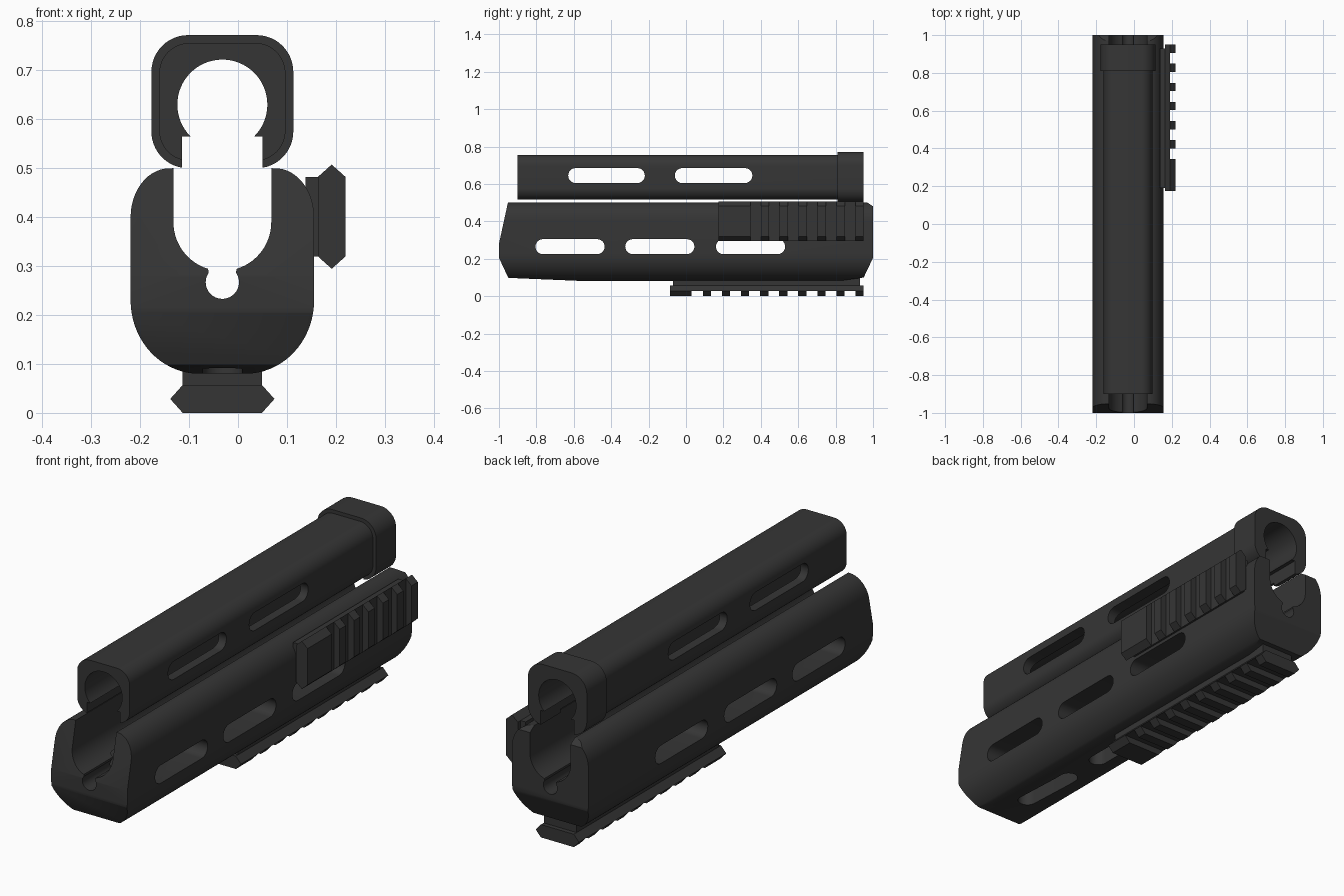
import bpy, bmesh
from math import sin, cos, radians, asin, sqrt, degrees
from mathutils import Vector

if "Cube" in bpy.data.objects:
    bpy.data.objects.remove(bpy.data.objects["Cube"])

CX = -0.032  # centre line of the guards

mat = bpy.data.materials.new("dark grey polymer")
mat.diffuse_color = (0.036, 0.036, 0.036, 1)
mat.use_nodes = True
mat.node_tree.nodes["Principled BSDF"].inputs["Base Color"].default_value = mat.diffuse_color


def arc(cx, cz, r, a0, a1, n=12, rz=None):
    """Points along an arc, angles in degrees."""
    rz = rz or r
    angles = [radians(a0 + (a1 - a0) * i / n) for i in range(n + 1)]
    return [(cx + r * cos(a), cz + rz * sin(a)) for a in angles]


def c_profile(outer, inner):
    """Closed C shape from two right-hand halves, both listed from the opening to the far side."""
    def flip(pts):
        return [(-x, z) for x, z in pts]
    loop = outer + flip(outer[:-1][::-1]) + flip(inner) + inner[:-1][::-1]
    return [(x + CX, z) for x, z in loop]


def prism(bm, pts, axis, lo, hi):
    """Extrude a 2D profile along one axis ('x': pts are y,z; 'y': x,z; 'z': x,y)."""
    def place(p):
        a, b = p
        return {'x': (lo, a, b), 'y': (a, lo, b), 'z': (a, b, lo)}[axis]
    face = bm.faces.new([bm.verts.new(place(p)) for p in pts])
    ext = bmesh.ops.extrude_face_region(bm, geom=[face])
    d = Vector([hi - lo if k == axis else 0 for k in 'xyz'])
    bmesh.ops.translate(bm, vec=d, verts=[g for g in ext['geom'] if isinstance(g, bmesh.types.BMVert)])


def make(name, prisms):
    bm = bmesh.new()
    for p in prisms:
        prism(bm, *p)
    bmesh.ops.recalc_face_normals(bm, faces=bm.faces)
    me = bpy.data.meshes.new(name)
    bm.to_mesh(me)
    bm.free()
    me.materials.append(mat)
    ob = bpy.data.objects.new(name, me)
    bpy.context.collection.objects.link(ob)
    return ob


def activate(ob):
    bpy.ops.object.select_all(action='DESELECT')
    ob.select_set(True)
    bpy.context.view_layer.objects.active = ob


def boolean(ob, prisms, op='DIFFERENCE'):
    cutter = make("cutter", prisms)
    cutter.hide_render = True
    m = ob.modifiers.new("cut", 'BOOLEAN')
    m.operation, m.object, m.solver = op, cutter, 'EXACT'
    activate(ob)
    bpy.ops.object.modifier_apply(modifier=m.name)
    bpy.data.objects.remove(cutter)


def slot(a0, a1, mid, r=0.04):
    """Stadium outline running from a0 to a1 along the first coordinate."""
    return arc(a1 - r, mid, r, -90, 90) + arc(a0 + r, mid, r, 90, 270)


def smooth(ob):
    activate(ob)
    bpy.ops.object.shade_smooth_by_angle(angle=radians(30))


# Upper guard: keyhole section, open below
def upper_section(w, bottom, top, r):
    s = 0.082
    outer = [(s, bottom + r - sqrt(r * r - max(0, s - (w - r)) ** 2))]
    a0 = -90 + degrees(asin(max(0, s - (w - r)) / r))
    outer += arc(w - r, bottom + r, r, a0, 0)[1:] + arc(w - r, top - r, r, 0, 90) + [(0, top)]
    inner = [(s, outer[0][1]), (s, 0.565)] + arc(0, 0.63, 0.092, -45, 90, 24)
    return c_profile(outer, inner[0:1] + inner[1:])


upper = make("upper_guard", [(upper_section(0.129, 0.515, 0.756, 0.062), 'y', -0.9, 0.82)])
for y0, y1 in ((-0.63, -0.22), (-0.06, 0.355)):
    boolean(upper, [(slot(y0, y1, 0.645), 'x', -0.4, 0.4)])
smooth(upper)

collar = make("upper_collar", [(upper_section(0.145, 0.5, 0.772, 0.075), 'y', 0.81, 0.95)])
smooth(collar)

# Lower guard: rounded trough with a round groove at its bottom
outer = [(0.1, 0.5)] + arc(0.1075, 0.4, 0.08, 85, 0, 12, 0.1) \
    + arc(0.0475, 0.23, 0.14, 0, -90, 18, 0.15) + [(0, 0.08)]
inner = [(0.1, 0.5)] + arc(0, 0.39, 0.1, 0, -73, 14) + arc(0, 0.267, 0.034, 35, -90, 14)
lower = make("lower_guard", [(c_profile(outer, inner), 'y', -1.05, 1.05)])
side = [(-0.95, 0.51), (-1, 0.28), (-1, 0.205), (-0.95, 0.098), (-0.5, 0.079), (0.8, 0.079),
        (0.95, 0.1), (1, 0.205), (1, 0.48), (0.955, 0.51)]
boolean(lower, [(side, 'x', -0.4, 0.4)], 'INTERSECT')
for y0, y1 in ((-0.805, -0.435), (-0.325, 0.045), (0.16, 0.53)):
    boolean(lower, [(slot(y0, y1, 0.265), 'x', -0.4, 0.4)])
for y0, y1 in ((-0.8, -0.44), (-0.32, 0.05)):
    outline = [(CX + b, a) for a, b in slot(y0, y1, 0)]
    boolean(lower, [(outline, 'z', -0.1, 0.26)])
smooth(lower)


# Accessory rails: base strip, solid half, then a long block and teeth
def rail(name, place, y0, first_end, tooth0, count, base_depth):
    t, wide, narrow = 0.0285, 0.1065, 0.081
    half = [place(*p) for p in ((-narrow, -t), (narrow, -t), (wide, 0), (-wide, 0))]
    tooth = [place(*p) for p in ((-wide, 0), (wide, 0), (narrow, t), (-narrow, t))]
    base = [place(*p) for p in ((-narrow, -t - base_depth), (narrow, -t - base_depth),
                                (narrow, -t), (-narrow, -t))]
    pitch = (0.906 - tooth0) / (count - 1)
    parts = [(half, 'y', y0, 0.95), (tooth, 'y', y0, first_end)]
    parts += [(tooth, 'y', tooth0 + pitch * i, tooth0 + pitch * i + 0.044) for i in range(count)]
    make(name, parts)
    make(name + "_base", [(base, 'y', y0 + 0.015, 0.93)])


rail("bottom_rail", lambda u, w: (CX + u, 0.0285 - w), -0.085, 0.03, 0.09, 9, 0.04)
rail("side_rail", lambda u, w: (0.1915 + w, 0.401 + u), 0.175, 0.345, 0.4, 6, 0.025)
